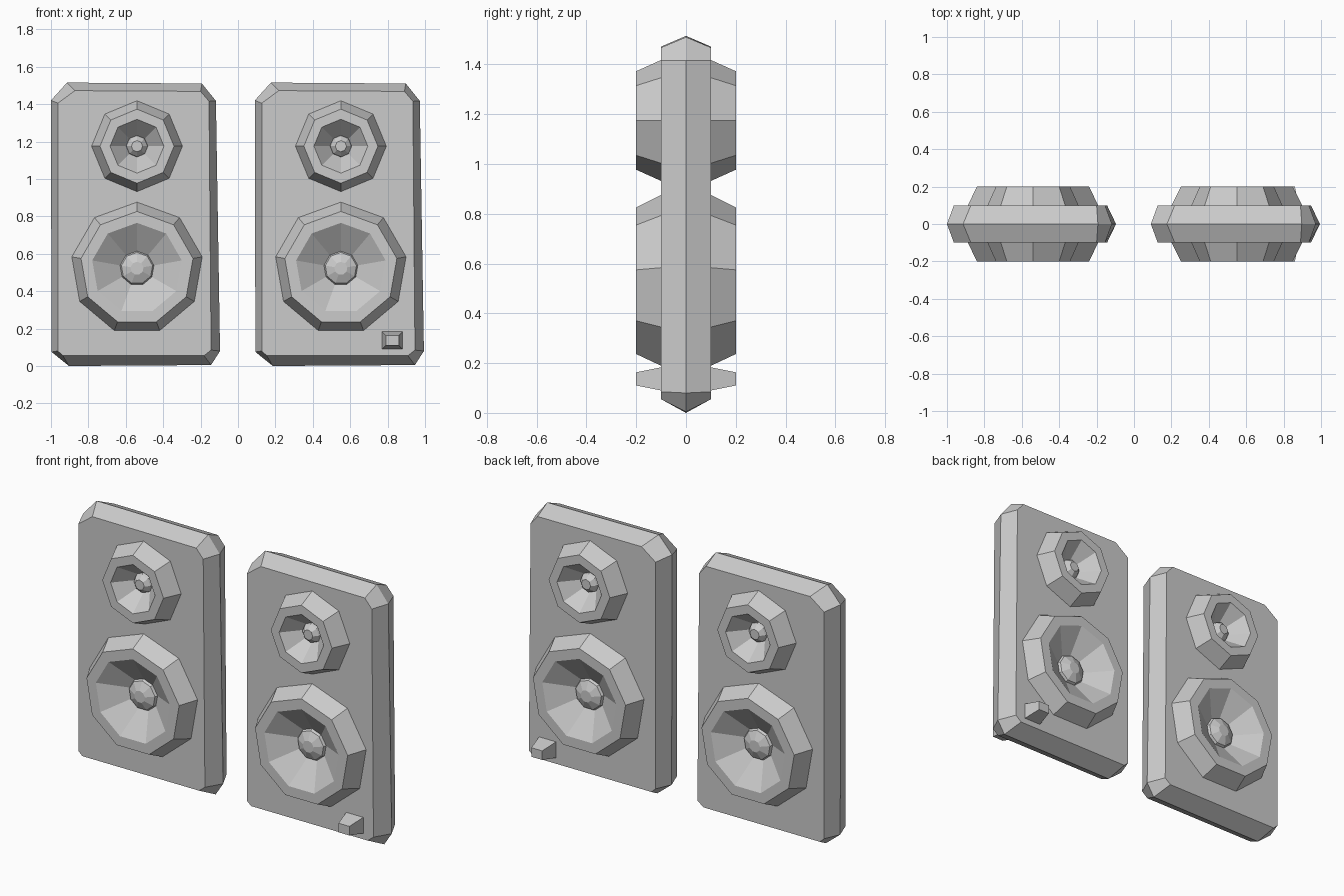
import bpy, bmesh
from math import sin, cos, pi

if "Cube" in bpy.data.objects:
    bpy.data.objects.remove(bpy.data.objects["Cube"])

PITCH = 1.09      # distance between the two speakers
CX = -0.54        # driver axis of the left speaker


def polygon(cx, cz, r, n):
    """Regular polygon in the xz plane with a corner pointing up."""
    return [(cx + r * sin(2 * pi * i / n), cz + r * cos(2 * pi * i / n)) for i in range(n)]


def rect(x0, x1, z0, z1):
    return [(x0, z0), (x1, z0), (x1, z1), (x0, z1)]


def loft(name, sections, cap_start=False):
    """Skin matching outlines placed at successive depths; the last one is capped."""
    bm = bmesh.new()
    rings = [[bm.verts.new((x, y, z)) for x, z in pts] for y, pts in sections]
    n = len(rings[0])
    for a, b in zip(rings, rings[1:]):
        for i in range(n):
            j = (i + 1) % n
            bm.faces.new((a[i], a[j], b[j], b[i]))
    bm.faces.new(rings[-1])
    if cap_start:
        bm.faces.new(rings[0][::-1])
    bmesh.ops.recalc_face_normals(bm, faces=bm.faces[:])
    mesh = bpy.data.meshes.new(name)
    bm.to_mesh(mesh)
    bm.free()
    return mesh


def place(name, mesh, x=0.0, mirrored=True):
    ob = bpy.data.objects.new(name, mesh)
    ob.location.x = x
    bpy.context.collection.objects.link(ob)
    if mirrored:  # same part on the back
        mod = ob.modifiers.new("front_to_back", 'MIRROR')
        mod.use_axis = (False, True, False)
        mod.use_mirror_merge = False


def driver(name, cz, n, r_base, r_face, r_rim, r_hub, r_tip):
    """Raised surround, sunken cone and domed hub."""
    profile = [(r_base, -0.10), (r_face, -0.20), (r_rim, -0.20),
               (r_hub, -0.101), (r_hub * 0.92, -0.115), (r_tip, -0.138)]
    return loft(name, [(y, polygon(CX, cz, r, n)) for r, y in profile])


# Cabinet: slightly skewed chamfered outline with a ridge around the middle
ridge = [(-0.914, 1.515), (-0.193, 1.51), (-0.118, 1.417), (-0.096, 0.08),
         (-0.144, 0.005), (-0.904, 0.0), (-0.997, 0.075), (-1.0, 1.42)]
panel = [(-0.872, 1.472), (-0.2, 1.468), (-0.155, 1.415), (-0.144, 0.085),
         (-0.182, 0.055), (-0.936, 0.055), (-0.963, 0.08), (-0.963, 1.405)]
cabinet = loft("cabinet", [(-0.1, panel), (0, ridge), (0.1, panel)], cap_start=True)

# Drivers
tweeter = driver("tweeter", 1.175, 8, 0.243, 0.198, 0.144, 0.058, 0.03)
woofer = driver("woofer", 0.522, 9, 0.354, 0.304, 0.243, 0.092, 0.035)

for side, x in (("left", 0.0), ("right", PITCH)):
    place(side + "_cabinet", cabinet, x, mirrored=False)
    place(side + "_tweeter", tweeter, x)
    place(side + "_woofer", woofer, x)

# Power button on the right speaker
place("power_button", loft("power_button", [
    (-0.10, rect(0.77, 0.88, 0.09, 0.183)),
    (-0.20, rect(0.79, 0.86, 0.11, 0.163))]))
